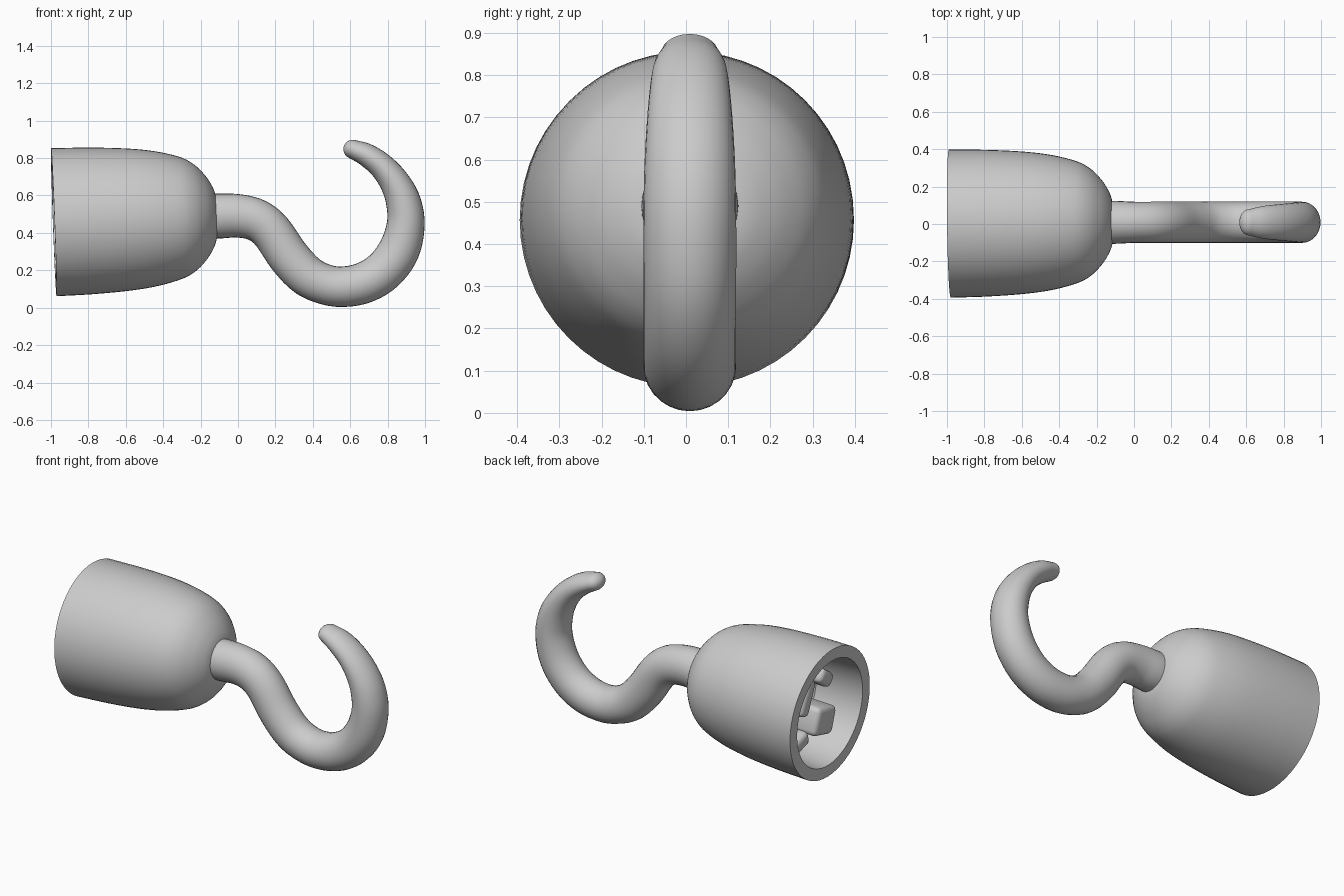
import bpy, bmesh, math
from mathutils import Vector, Matrix

if "Cube" in bpy.data.objects:
    bpy.data.objects.remove(bpy.data.objects["Cube"])

grey = bpy.data.materials.new("plain grey")
grey.diffuse_color = (0.6, 0.6, 0.6, 1)
grey.use_nodes = True
grey.node_tree.nodes["Principled BSDF"].inputs["Base Color"].default_value = grey.diffuse_color

# The cup axis leans slightly upward towards the hook
CUP = Matrix.Translation((-0.985, 0.002, 0.457)) @ Matrix.Rotation(math.radians(0.7), 4, 'Z') \
    @ Matrix.Rotation(math.radians(-2.1), 4, 'Y')


def finish(name, bm, matrix=None, angle=45):
    bmesh.ops.recalc_face_normals(bm, faces=bm.faces)
    if matrix:
        bm.transform(matrix)
    mesh = bpy.data.meshes.new(name)
    bm.to_mesh(mesh)
    bm.free()
    mesh.materials.append(grey)
    obj = bpy.data.objects.new(name, mesh)
    bpy.context.collection.objects.link(obj)
    bpy.ops.object.select_all(action='DESELECT')
    obj.select_set(True)
    bpy.context.view_layer.objects.active = obj
    bpy.ops.object.shade_smooth_by_angle(angle=math.radians(angle))
    return obj


def spline(points, steps):
    """Smooth curve through points of any dimension."""
    pts = [Vector(p) for p in points]
    pts = [2 * pts[0] - pts[1]] + pts + [2 * pts[-1] - pts[-2]]
    out = []
    for a, b, c, d in zip(pts, pts[1:], pts[2:], pts[3:]):
        for i in range(steps):
            t = i / steps
            out.append(0.5 * (2 * b + (c - a) * t + (2 * a - 5 * b + 4 * c - d) * t * t
                              + (3 * b - a - 3 * c + d) * t ** 3))
    return out + [pts[-2]]


def skin(bm, rings):
    """Join rings of points into a tube with closed ends."""
    loops = [[bm.verts.new(p) for p in ring] for ring in rings]
    n = len(loops[0])
    for a, b in zip(loops, loops[1:]):
        for i in range(n):
            bm.faces.new((a[i], a[(i + 1) % n], b[(i + 1) % n], b[i]))
    bm.faces.new(loops[0][::-1])
    bm.faces.new(loops[-1])


# Cup: hollow lathe, distance along axis and radius
outer = spline([(0, .396), (.2, .392), (.4, .38), (.55, .36), (.68, .326), (.75, .289),
                (.8, .242), (.84, .187), (.868, .12), (.878, .01)], 4)
inner = [Vector(p) for p in ((.33, .01), (.33, .27), (.30, .305), (.0, .325))]
bm = bmesh.new()
N = 56
skin(bm, [[(p[0], p[1] * math.cos(math.tau * i / N), p[1] * math.sin(math.tau * i / N))
           for i in range(N)] for p in inner + outer])
finish("cup", bm, CUP, 40)

# Hook: x, z, in-plane radius, sideways radius
path = [(-.22, .49, .115, .113), (-.11, .49, .12, .115), (0, .491, .116, .11),
        (.1, .468, .113, .11), (.18, .405, .111, .11), (.27, .275, .112, .11),
        (.36, .178, .111, .11), (.45, .13, .108, .11), (.55, .112, .108, .11),
        (.67, .132, .11, .11), (.78, .198, .111, .11), (.862, .31, .11, .11),
        (.897, .45, .101, .11), (.883, .57, .093, .108), (.838, .67, .081, .103)]
path += [(.77, .755, .07, .096), (.69, .815, .062, .087), (.615, .847, .051, .07)]
path = spline(path, 5)
bm = bmesh.new()
rings = []
S = 28


def ring(x, z, r, w, tangent):
    tx, tz = tangent
    return [(x - tz * r * math.cos(a), .009 + w * math.sin(a), z + tx * r * math.cos(a))
            for a in (math.tau * i / S for i in range(S))]


for k, p in enumerate(path):
    d = path[min(k + 1, len(path) - 1)] - path[max(k - 1, 0)]
    t = Vector((d[0], d[1])).normalized()
    rings.append(ring(p[0], p[1], p[2], p[3], t))
# Rounded tip
for a in (15, 30, 45, 60, 75, 87):
    s, c = math.sin(math.radians(a)), math.cos(math.radians(a))
    rings.append(ring(p[0] + t[0] * .052 * s, p[1] + t[1] * .052 * s, p[2] * c, p[3] * c, t))
skin(bm, rings)
finish("hook", bm, angle=60)


# Rounded grip lumps standing inside the cup: y, z, width, height, turn, front depth
def lump(name, y, z, w, h, turn, front):
    bm = bmesh.new()
    bmesh.ops.create_cube(bm, size=1)
    depth = .36 - front
    bm.transform(Matrix.Translation((front + depth / 2, y, z))
                 @ Matrix.Rotation(math.radians(turn), 4, 'X')
                 @ Matrix.Diagonal((depth, w, h, 1)))
    bmesh.ops.bevel(bm, geom=bm.edges[:], offset=.03, segments=3, profile=.5, affect='EDGES')
    finish(name, bm, CUP, 60)


lump("palm_block", -.12, -.13, .19, .17, 15, .10)
lump("upper_grip", -.15, .12, .14, .09, 35, .12)
lump("middle_grip", .03, .06, .09, .22, 20, .12)
lump("lower_grip", .08, -.2, .15, .09, -15, .12)
lump("side_grip", .19, .04, .09, .17, -10, .14)
